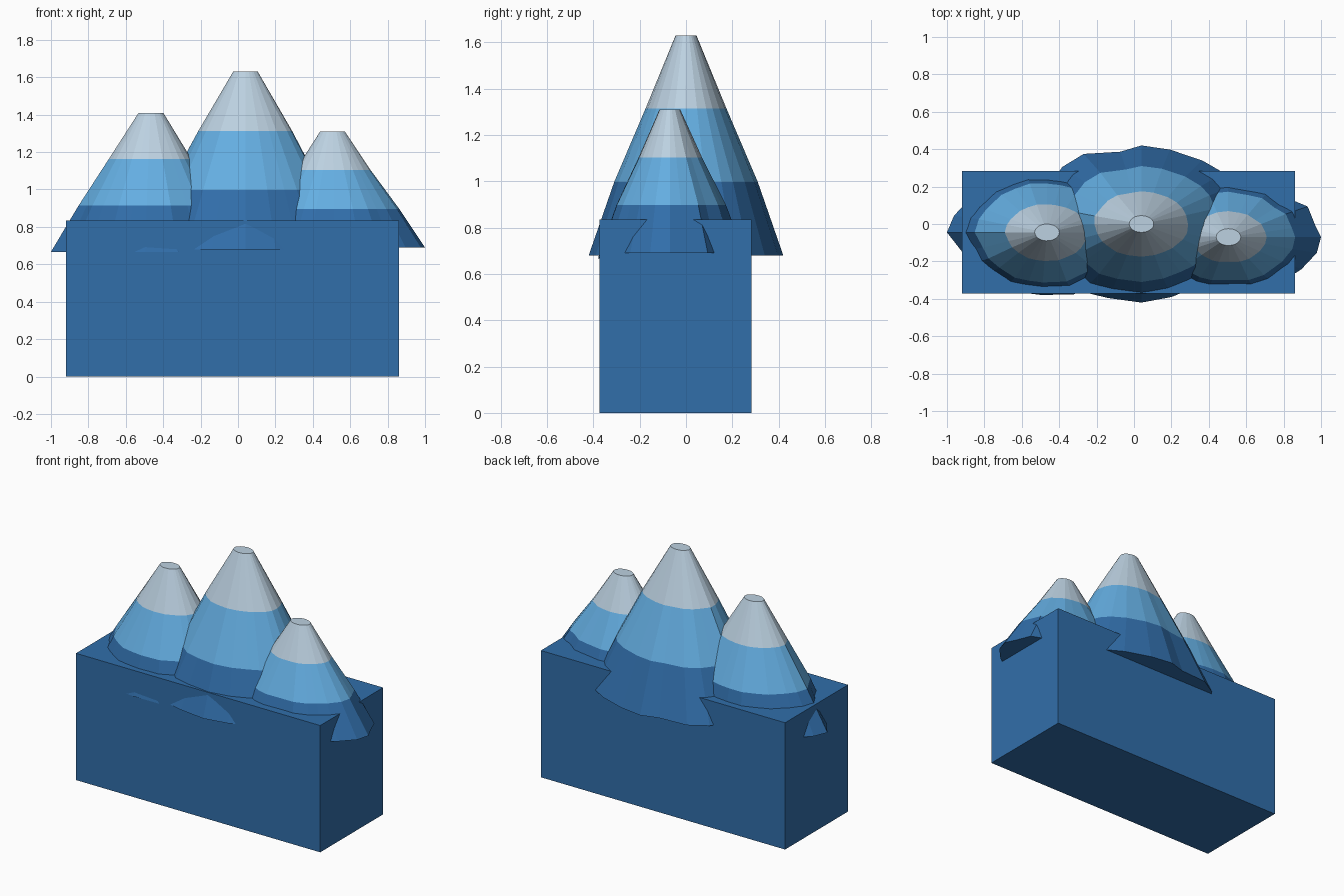
import bpy, bmesh, math, random

if "Cube" in bpy.data.objects:
    bpy.data.objects.remove(bpy.data.objects["Cube"])

random.seed(7)
SIDES = 24


def material(name, rgb):
    # sRGB 0-255 to linear
    lin = [((c / 255 + 0.055) / 1.055) ** 2.4 for c in rgb]
    m = bpy.data.materials.new(name)
    m.diffuse_color = (*lin, 1)
    m.use_nodes = True
    m.node_tree.nodes["Principled BSDF"].inputs["Base Color"].default_value = m.diffuse_color
    return m


deep = material("deep blue", (49, 110, 170))
sky = material("sky blue", (100, 174, 226))
snow = material("snow grey", (188, 209, 225))


def finish(name, bm, mats):
    bmesh.ops.recalc_face_normals(bm, faces=bm.faces)
    me = bpy.data.meshes.new(name)
    bm.to_mesh(me)
    bm.free()
    for m in mats:
        me.materials.append(m)
    ob = bpy.data.objects.new(name, me)
    bpy.context.collection.objects.link(ob)
    return ob


def mountain(name, centre, z_base, z_top, rx, ry, fixed):
    """Ridged elliptical cone in three equal bands; radii run from base to top."""
    cx, cy = centre
    # one ridge offset per side, so creases run straight up the slope
    ridges = []
    for k in range(SIDES):
        a = 2 * math.pi * k / SIDES
        if k in fixed:
            ridges.append((a, fixed[k]))
        else:
            ridges.append((a + random.uniform(-0.07, 0.07), random.uniform(-0.07, 0.03)))
    bm = bmesh.new()
    rings = []
    for i, weight in enumerate((1, 0.65, 0.4, 0.1)):
        z = z_base + (z_top - z_base) * i / 3
        rings.append([bm.verts.new((cx + rx[i] * (1 + u * weight) * math.cos(a),
                                    cy + ry[i] * (1 + u * weight) * math.sin(a), z))
                      for a, u in ridges])
    for i in range(3):
        for k in range(SIDES):
            n = (k + 1) % SIDES
            f = bm.faces.new((rings[i][k], rings[i][n], rings[i + 1][n], rings[i + 1][k]))
            f.material_index = i
    bm.faces.new(rings[0])
    bm.faces.new(rings[3]).material_index = 2
    return finish(name, bm, (deep, sky, snow))


# rectangular base block
bm = bmesh.new()
bmesh.ops.create_cube(bm, size=1)
for v in bm.verts:
    v.co = (-0.03 + 1.78 * v.co.x, -0.045 + 0.655 * v.co.y, 0.4175 + 0.835 * v.co.z)
finish("base_block", bm, (deep,))

# three peaks; fixed entries set the outermost ridges
mountain("centre_peak", (0.04, 0.0), 0.68, 1.63,
         (0.60, 0.43, 0.255, 0.066), (0.42, 0.31, 0.175, 0.045), {6: 0.0, 5: -0.02, 8: 0.03, 18: 0.0})
mountain("left_peak", (-0.465, -0.045), 0.667, 1.41,
         (0.50, 0.37, 0.22, 0.066), (0.335, 0.268, 0.153, 0.045), {12: 0.07, 11: 0.03, 6: -0.04})
mountain("right_peak", (0.505, -0.07), 0.69, 1.31,
         (0.47, 0.345, 0.20, 0.066), (0.315, 0.24, 0.138, 0.045), {0: 0.053, 2: 0.04, 23: 0.04})
